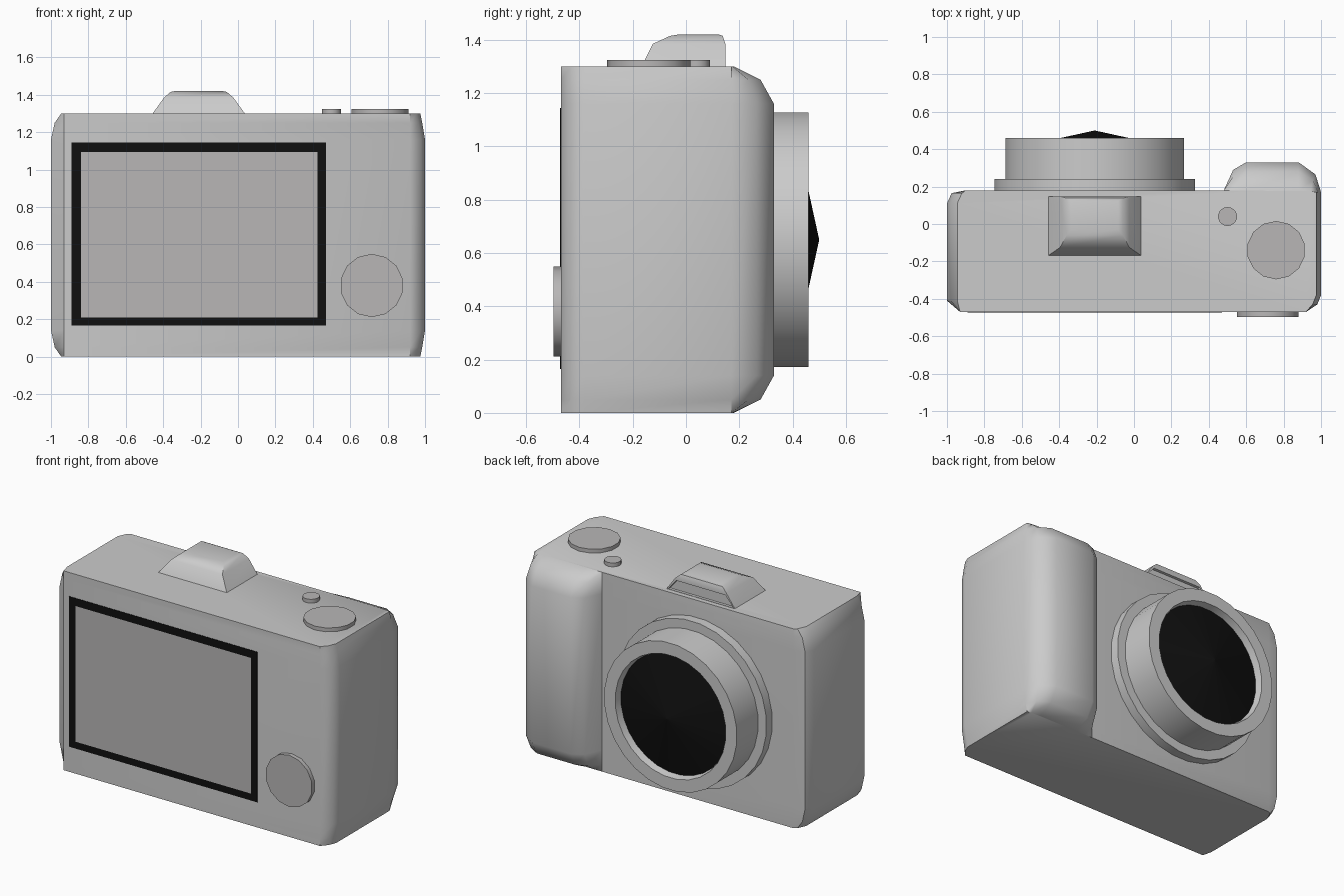
import bpy, bmesh, math
from mathutils import Vector

if "Cube" in bpy.data.objects:
    bpy.data.objects.remove(bpy.data.objects["Cube"])


def material(name, color):
    m = bpy.data.materials.new(name)
    m.diffuse_color = color
    m.use_nodes = True
    m.node_tree.nodes["Principled BSDF"].inputs["Base Color"].default_value = m.diffuse_color
    return m


BLACK = material("black", (0.005, 0.005, 0.005, 1))
GREY = material("control_grey", (0.48, 0.47, 0.47, 1))


def finish(bm, name, mat=None, angle=None):
    bmesh.ops.recalc_face_normals(bm, faces=bm.faces)
    me = bpy.data.meshes.new(name)
    bm.to_mesh(me)
    bm.free()
    ob = bpy.data.objects.new(name, me)
    bpy.context.collection.objects.link(ob)
    if mat:
        me.materials.append(mat)
    if angle:
        bpy.ops.object.select_all(action='DESELECT')
        ob.select_set(True)
        bpy.context.view_layer.objects.active = ob
        bpy.ops.object.shade_smooth_by_angle(angle=math.radians(angle))
    return ob


def loft(rings):
    """Skin a stack of closed rings and cap both ends."""
    bm = bmesh.new()
    vs = [[bm.verts.new(p) for p in r] for r in rings]
    n = len(vs[0])
    for a, b in zip(vs, vs[1:]):
        for i in range(n):
            j = (i + 1) % n
            bm.faces.new((a[i], a[j], b[j], b[i]))
    bm.faces.new(vs[0])
    bm.faces.new(vs[-1])
    return bm


def circle(center, r, n, axis):
    pts = []
    for i in range(n):
        a = 2 * math.pi * (i + 0.5) / n
        u, v = r * math.cos(a), r * math.sin(a)
        off = (u, 0, v) if axis == 'Y' else (u, v, 0)
        pts.append(Vector(center) + Vector(off))
    return pts


# Body with rounded ends and a hand grip, lofted bottom to top
def body_ring(z, left, right, d):
    return [(x, y, z) for x, y in (
        (-0.93, -0.47), (0.92, -0.47), (right - 0.02, -0.43), (right, -0.38),
        (right, 0.17), (right - 0.03, 0.175 + 0.6 * d), (0.88, 0.18 + d),
        (0.60, 0.18 + d), (0.53, 0.18 + 0.73 * d), (0.48, 0.18),
        (-0.90, 0.18), (left + 0.025, 0.165), (left, 0.11), (left, -0.41))]


H = 1.3
lower = [(0, -0.945, 0.975, 0.0), (0.05, -0.98, 0.985, 0.10), (0.14, -1.0, 1.0, 0.15)]
upper = [(H - z, l, r, d) for z, l, r, d in reversed(lower)]
finish(loft([body_ring(*s) for s in lower + upper]), "body", angle=40)

# Lens flange and barrel with a recessed front
CX, CZ = -0.21, 0.65
profile = [(0.54, 0.17), (0.54, 0.24), (0.48, 0.24), (0.48, 0.46), (0.40, 0.46), (0.39, 0.41)]
finish(loft([circle((CX, y, CZ), r, 28, 'Y') for r, y in profile]), "lens_barrel", angle=35)

# Lens glass, a shallow cone
bm = bmesh.new()
rim = [bm.verts.new(p) for p in circle((CX, 0.415, CZ), 0.39, 28, 'Y')]
tip = bm.verts.new((CX, 0.5, CZ))
for i, v in enumerate(rim):
    bm.faces.new((v, rim[(i + 1) % len(rim)], tip))
bm.faces.new(rim)
finish(bm, "lens_glass", BLACK)

# Flash housing on the top with an inset window
def flash_ring(z, w, y0, y1):
    return [(CX - w, y0, z), (CX + w, y0, z), (CX + w, y1, z), (CX - w, y1, z)]


bm = loft([flash_ring(1.295, 0.25, -0.17, 0.148), flash_ring(1.385, 0.185, -0.125, 0.148),
           flash_ring(1.415, 0.15, -0.06, 0.138), flash_ring(1.42, 0.125, -0.03, 0.125)])
bmesh.ops.recalc_face_normals(bm, faces=bm.faces)
window = [f for f in bm.faces if f.normal.y > 0.99]
bmesh.ops.inset_individual(bm, faces=window, thickness=0.016)
bmesh.ops.inset_individual(bm, faces=window, thickness=0.003, depth=-0.015)
finish(bm, "flash_housing", angle=40)


# Rear screen and its dark surround
def rect(x0, x1, z0, z1, y):
    return [(x0, y, z0), (x1, y, z0), (x1, y, z1), (x0, y, z1)]


OUTER, INNER = (-0.89, 0.47, 0.165, 1.145), (-0.84, 0.425, 0.21, 1.095)
bm = bmesh.new()
a = [bm.verts.new(p) for p in rect(*OUTER, -0.473)]
b = [bm.verts.new(p) for p in rect(*INNER, -0.473)]
c = [bm.verts.new(p) for p in rect(*OUTER, -0.469)]
for i in range(4):
    j = (i + 1) % 4
    bm.faces.new((a[i], a[j], b[j], b[i]))
    bm.faces.new((c[i], c[j], a[j], a[i]))
finish(bm, "screen_frame", BLACK)
finish(loft([rect(*INNER, -0.469), rect(*INNER, -0.473)]), "screen", GREY)

# Dials and button
for name, p0, p1, r, axis in (
        ("rear_dial", (0.715, -0.46, 0.38), (0.715, -0.497, 0.38), 0.169, 'Y'),
        ("mode_dial", (0.76, -0.14, 1.29), (0.76, -0.14, 1.325), 0.156, 'Z'),
        ("shutter_button", (0.5, 0.04, 1.29), (0.5, 0.04, 1.325), 0.051, 'Z')):
    finish(loft([circle(p, r, 14, axis) for p in (p0, p1)]), name, GREY, 35)
